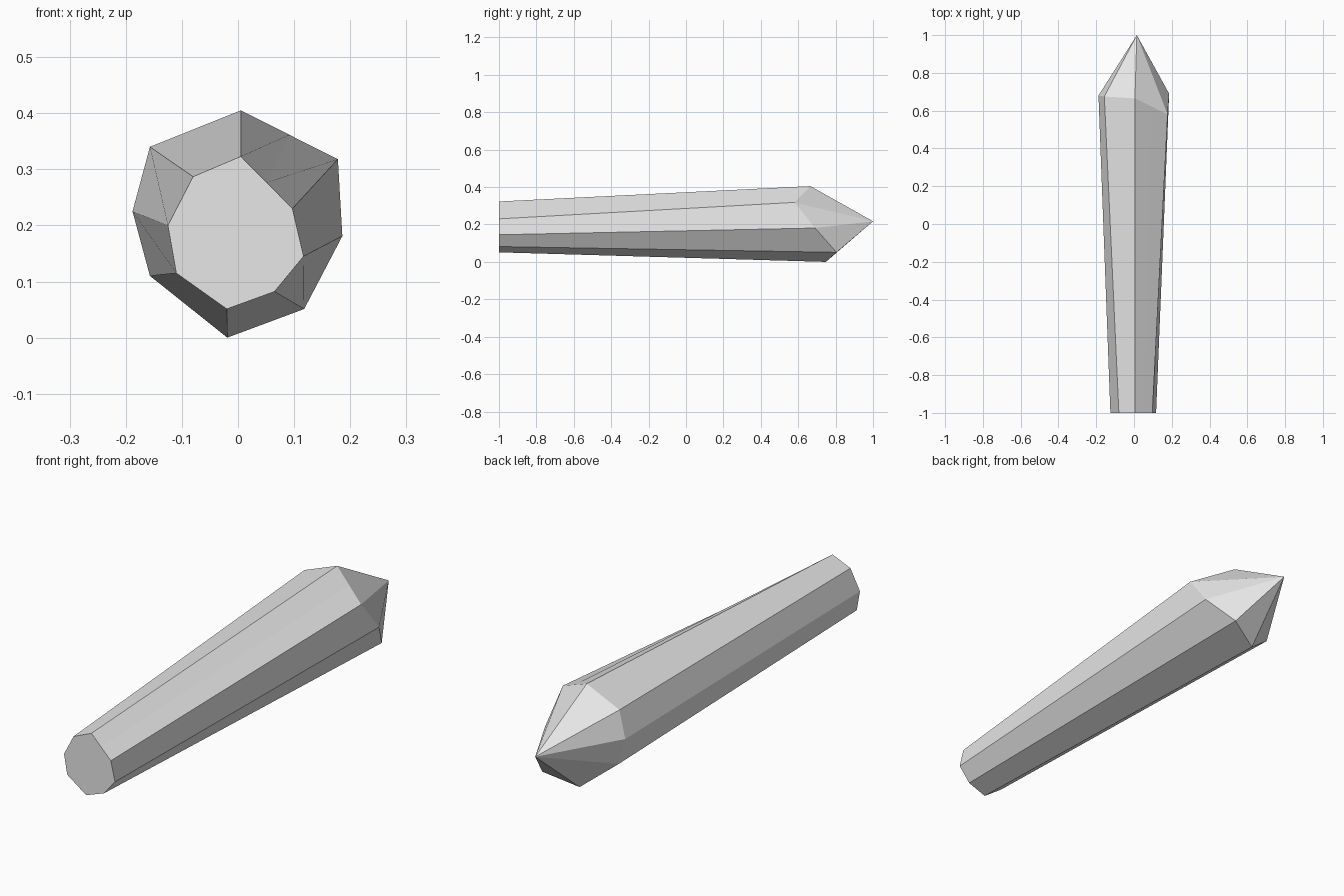
import bpy
import bmesh
from mathutils import Vector

default_cube = bpy.data.objects.get("Cube")
if default_cube:
    bpy.data.objects.remove(default_cube, do_unlink=True)


def make_material(name, colour):
    material = bpy.data.materials.new(name)
    material.use_nodes = True
    material.diffuse_color = colour
    material.node_tree.nodes["Principled BSDF"].inputs["Base Color"].default_value = colour
    return material


def with_first_edge_split(points):
    """Add a midpoint on the first edge, where the wide facet is folded."""
    first, second = Vector(points[0]), Vector(points[1])
    return [first, (first + second) / 2] + [Vector(p) for p in points[1:]]


# Flat base outline (x, z), clockwise from the top ridge
base_outline = [(0.005, 0.323), (0.097, 0.23), (0.117, 0.145), (0.065, 0.082),
                (-0.02, 0.051), (-0.11, 0.115), (-0.125, 0.2), (-0.08, 0.287)]

# Uneven shoulder where the shaft meets the point (x, y, z)
shoulder_outline = [(0.005, 0.665, 0.405), (0.178, 0.58, 0.318),
                    (0.186, 0.69, 0.181), (0.118, 0.805, 0.051),
                    (-0.019, 0.748, 0), (-0.157, 0.68, 0.11),
                    (-0.188, 0.68, 0.225), (-0.157, 0.675, 0.34)]

base_points = with_first_edge_split([(x, -1, z) for x, z in base_outline])
shoulder_points = with_first_edge_split(shoulder_outline)
tip_point = (0.015, 1, 0.217)

# Crystal: base cap, tapering shaft facets and faceted point
mesh = bpy.data.meshes.new("crystal_shard")
bm = bmesh.new()
base = [bm.verts.new(p) for p in base_points]
shoulder = [bm.verts.new(p) for p in shoulder_points]
tip = bm.verts.new(tip_point)
bm.faces.new(base)
for i in range(len(base)):
    j = (i + 1) % len(base)
    bm.faces.new((base[i], base[j], shoulder[j], shoulder[i]))
    bm.faces.new((shoulder[i], shoulder[j], tip))
bmesh.ops.recalc_face_normals(bm, faces=bm.faces[:])
bm.to_mesh(mesh)
bm.free()

mesh.materials.append(make_material("pale grey", (0.8, 0.8, 0.8, 1)))
crystal = bpy.data.objects.new("crystal_shard", mesh)
bpy.context.collection.objects.link(crystal)
